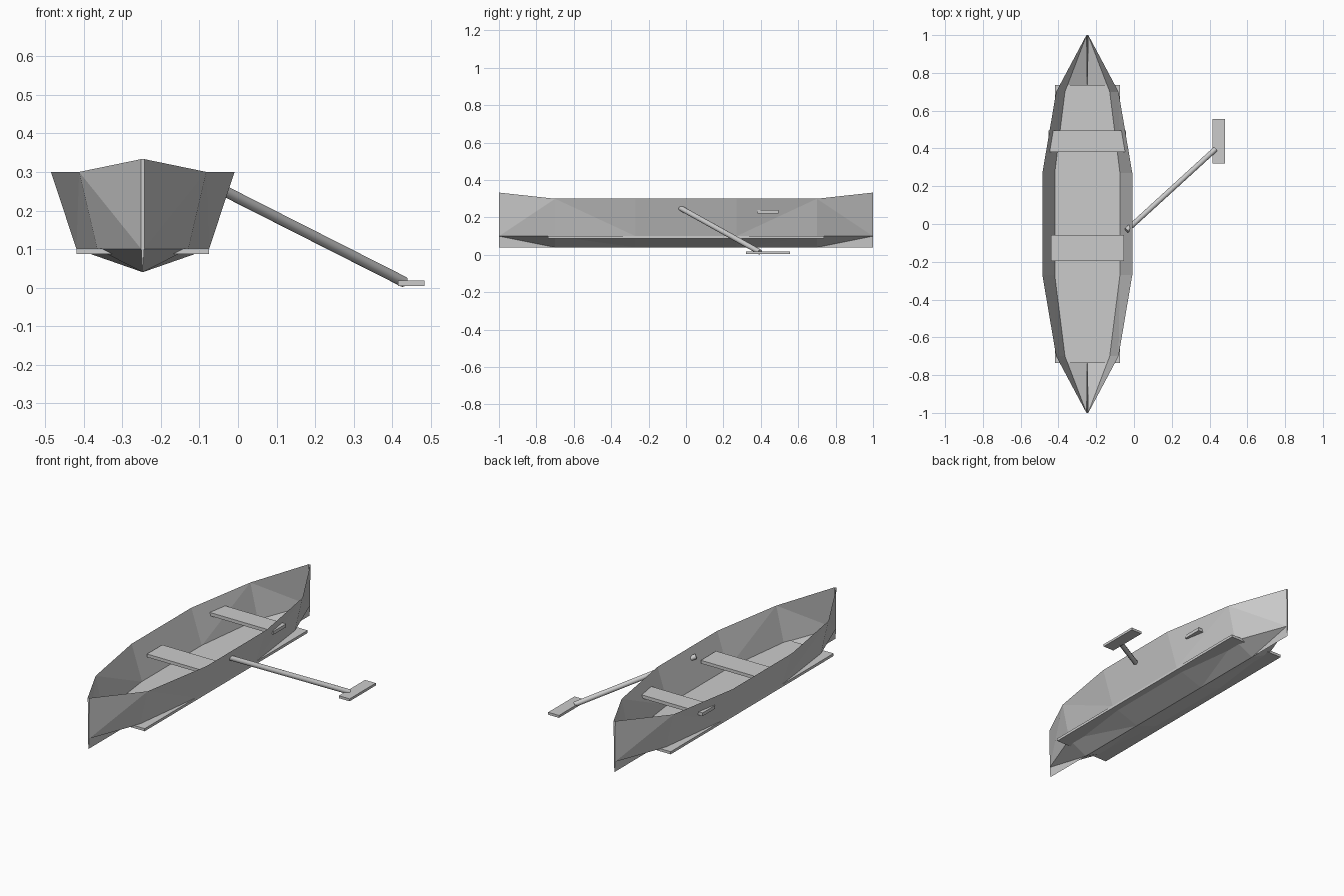
import bpy
import bmesh
from mathutils import Vector

cube = bpy.data.objects.get("Cube")
if cube:
    bpy.data.objects.remove(cube, do_unlink=True)

CX = -0.247  # centre line of the boat

grey = bpy.data.materials.new("plain grey")
grey.use_nodes = True
colour = (0.6, 0.6, 0.6, 1)
grey.diffuse_color = colour
grey.node_tree.nodes["Principled BSDF"].inputs["Base Color"].default_value = colour


def finish(name, bm):
    mesh = bpy.data.meshes.new(name)
    bm.to_mesh(mesh)
    bm.free()
    mesh.materials.append(grey)
    obj = bpy.data.objects.new(name, mesh)
    bpy.context.collection.objects.link(obj)
    return obj


def box(name, low, high):
    low, high = Vector(low), Vector(high)
    bm = bmesh.new()
    bmesh.ops.create_cube(bm, size=1)
    bmesh.ops.scale(bm, vec=high - low, verts=bm.verts)
    bmesh.ops.translate(bm, vec=(low + high) / 2, verts=bm.verts)
    return finish(name, bm)


def rod(name, start, end, radius):
    start, end = Vector(start), Vector(end)
    axis = end - start
    bm = bmesh.new()
    bmesh.ops.create_cone(bm, cap_ends=True, segments=16, radius1=radius,
                          radius2=radius, depth=axis.length)
    bmesh.ops.rotate(bm, matrix=axis.to_track_quat("Z", "Y").to_matrix(), verts=bm.verts)
    bmesh.ops.translate(bm, vec=(start + end) / 2, verts=bm.verts)
    for face in bm.faces:
        face.smooth = len(face.verts) == 4
    for edge in bm.edges:
        edge.smooth = all(len(f.verts) == 4 for f in edge.link_faces)
    return finish(name, bm)


# Open hull: stations of (y, gunwale half width, gunwale height, chine half width)
half = [(0.27, 0.238, 0.3, 0.172), (0.7, 0.165, 0.3, 0.118), (1.0, 0.005, 0.333, 0.004)]
bm = bmesh.new()
for end in (-1, 1):
    for side in (-1, 1):
        rows = []
        for y, gunwale, top, chine in half:
            rows.append([bm.verts.new((CX + side * gunwale, end * y, top)),
                         bm.verts.new((CX + side * chine, end * y, 0.1)),
                         bm.verts.new((CX, end * y, 0.04))])
        # Tapering panels, each folded along its diagonal
        for i, (a, b) in enumerate(zip(rows, rows[1:])):
            if i == 0:
                bm.faces.new((a[0], a[1], b[0]))
                bm.faces.new((a[1], b[1], b[0]))
            else:
                bm.faces.new((a[0], b[1], b[0]))
                bm.faces.new((a[0], a[1], b[1]))
            bm.faces.new((a[1], a[2], b[1]))
            bm.faces.new((a[2], b[2], b[1]))
        # Straight middle panels, reaching across to the other end
        if end == 1:
            a = rows[0]
            m = [bm.verts.new((v.co.x, -v.co.y, v.co.z)) for v in a]
            bm.faces.new((a[0], a[1], m[1], m[0]))
            bm.faces.new((a[1], a[2], m[2], m[1]))
    # Narrow stem closing the end
    y, gunwale, top, chine = half[-1]
    bm.faces.new([bm.verts.new((CX + x, end * y, z)) for x, z in
                  ((-gunwale, top), (-chine, 0.1), (0, 0.04), (chine, 0.1), (gunwale, top))])
bmesh.ops.remove_doubles(bm, verts=bm.verts, dist=0.0005)
bmesh.ops.recalc_face_normals(bm, faces=bm.faces)
# An open shell should face outward
bm.normal_update()
lean = sum(f.normal.x * (f.calc_center_median().x - CX) for f in bm.faces)
if lean < 0:
    bmesh.ops.reverse_faces(bm, faces=bm.faces)
finish("hull", bm)

# Floor board and seats
box("floor_board", (CX - 0.172, -0.737, 0.087), (CX + 0.172, 0.737, 0.102))
box("front_seat", (CX - 0.193, -0.195, 0.207), (CX + 0.193, -0.057, 0.225))
box("rear_seat", (CX - 0.205, 0.382, 0.222), (CX + 0.205, 0.495, 0.241))

# Oar
rod("oar_shaft", (-0.04, -0.034, 0.253), (0.43, 0.395, 0.015), 0.014)
box("oar_blade", (0.415, 0.32, 0.004), (0.483, 0.557, 0.018))
